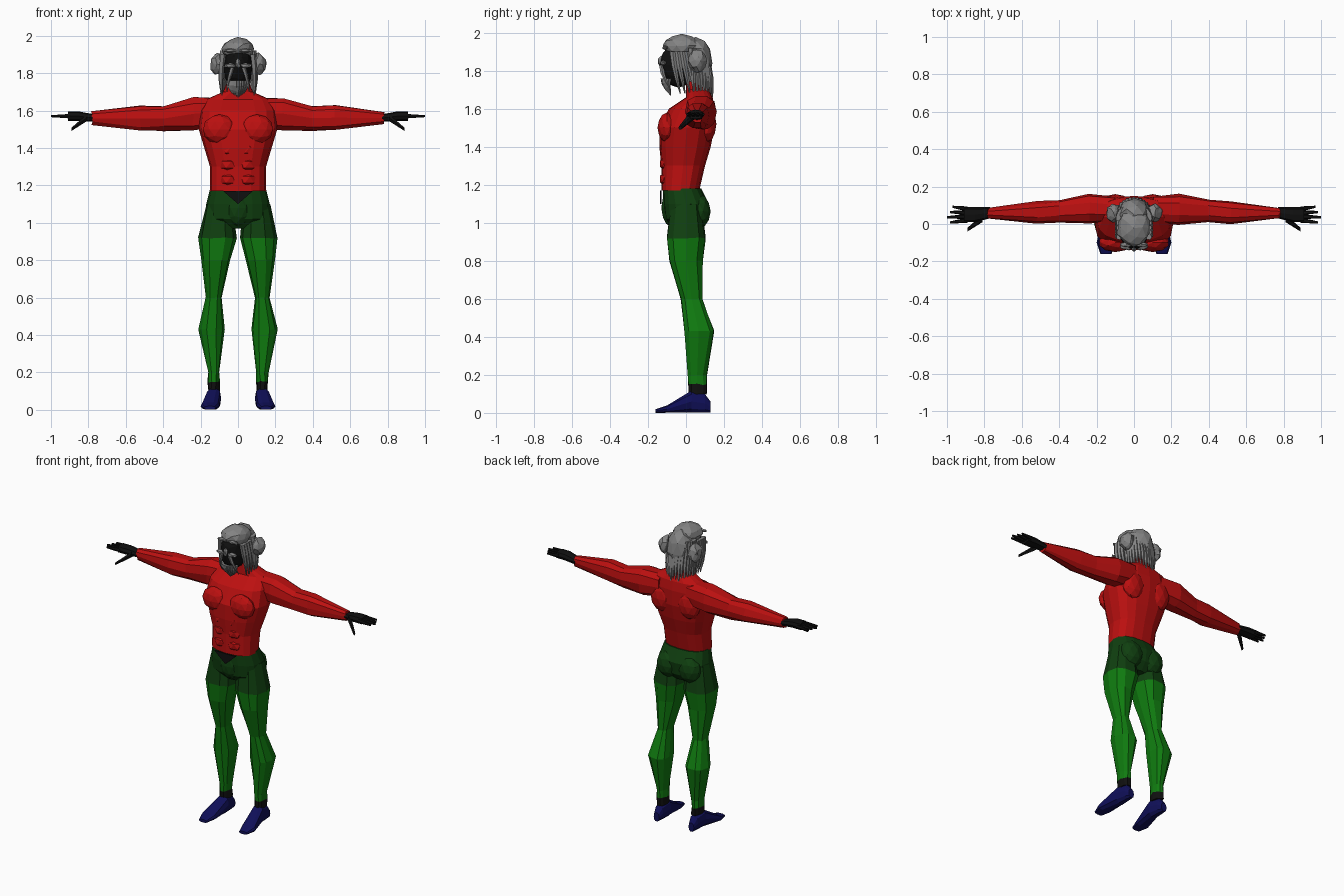
import bpy, bmesh, math, random
from mathutils import Vector, Matrix

random.seed(4)
default_cube = bpy.data.objects.get("Cube")
if default_cube:
    bpy.data.objects.remove(default_cube, do_unlink=True)


def material(name, red, green, blue):
    made = bpy.data.materials.new(name)
    made.use_nodes = True
    made.diffuse_color = (red, green, blue, 1)
    shader = made.node_tree.nodes["Principled BSDF"]
    shader.inputs["Base Color"].default_value = made.diffuse_color
    return made


DARK = .005
RED = material("red", .5, DARK, DARK)
GREEN = material("green", DARK, .2, DARK)
DARK_GREEN = material("dark green", DARK, .05, DARK)
NAVY = material("navy blue", DARK, DARK, .1)
BLACK = material("black", DARK, DARK, DARK)
GREY = material("grey hair", .23, .23, .23)


def finish(name, bm, materials, rule=None):
    """Turn a bmesh into an object; rule picks a material slot from a face centre."""
    bmesh.ops.recalc_face_normals(bm, faces=bm.faces)
    if rule:
        for face in bm.faces:
            face.material_index = rule(face.calc_center_median())
    mesh = bpy.data.meshes.new(name)
    bm.to_mesh(mesh)
    bm.free()
    for item in materials:
        mesh.materials.append(item)
    part = bpy.data.objects.new(name, mesh)
    bpy.context.collection.objects.link(part)


def skin(bm, rings):
    """Bridge successive vertex rings and cap both ends."""
    for lower, upper in zip(rings, rings[1:]):
        for i in range(len(lower)):
            bm.faces.new((lower[i - 1], lower[i], upper[i], upper[i - 1]))
    bm.faces.new(rings[0])
    bm.faces.new(reversed(rings[-1]))


def rough(amount):
    return Vector([random.uniform(-amount, amount) for _ in "xyz"])


def soften(value, power=.8):
    """Square off a sine or cosine a little."""
    return math.copysign(abs(value) ** power, value)


def tube(bm, path, sides=6, jitter=0, side=1):
    """Loft along the main axis of a path of x, y, z, radius and optional depth."""
    run = [abs(b - a) for a, b in zip(path[0][:3], path[-1][:3])]
    axis = run.index(max(run))
    across = [i for i in range(3) if i != axis]
    rings = []
    for x, y, z, radius, *depth in path:
        ring = []
        for k in range(sides):
            angle = math.tau * k / sides
            point = Vector((x, y, z)) + rough(jitter)
            point[across[0]] += radius * soften(math.cos(angle))
            point[across[1]] += (depth or [radius])[0] * soften(math.sin(angle))
            point.x *= side
            ring.append(bm.verts.new(point))
        rings.append(ring)
    skin(bm, rings)


def blob(bm, centre, size, level=2, jitter=0):
    """Faceted ellipsoid for muscles and hair masses."""
    matrix = Matrix.Translation(centre) @ Matrix.Diagonal((*size, 1))
    made = bmesh.ops.create_icosphere(bm, subdivisions=level, radius=1, matrix=matrix)
    for vert in made["verts"]:
        vert.co += rough(jitter)


def lock(bm, top, tip, radius, steps=4):
    """Hanging lock of hair that swells outward and tapers to its tip."""
    path = []
    for i in range(steps):
        t = i / (steps - 1)
        point = Vector(top).lerp(Vector(tip), t)
        swell = 1 + math.sin(math.pi * t) / 10
        path.append((point.x * swell, point.y * swell, point.z, radius * (1 - .8 * t * t)))
    tube(bm, path, sides=5)


# Torso and neck: height, half width, front and back
profile = [(1.17, .15, -.13, .07), (1.3, .15, -.13, .1), (1.4, .18, -.14, .13),
           (1.5, .21, -.14, .15), (1.6, .2, -.09, .15), (1.66, .17, 0, .14),
           (1.7, .08, 0, .12), (1.75, .06, 0, .1)]
bm = bmesh.new()
tube(bm, [(0, (front + back) / 2, z, width, (back - front) / 2)
          for z, width, front, back in profile], sides=16)
for side in (-1, 1):
    # Chest, shoulder blade and belly muscles
    blob(bm, (side * .1, -.1, 1.5), (.09, .05, .08))
    blob(bm, (side * .1, .11, 1.52), (.08, .05, .1))
    for row in range(3):
        blob(bm, (side * .05, -.11, 1.23 + row * .08), (.05, .03, .04), level=1)
finish("torso", bm, [RED])

# Pelvis with seat muscles and front panel
bm = bmesh.new()
tube(bm, [(0, 0, .97, .07), (0, 0, 1.02, .17, .11), (0, 0, 1.1, .17, .12),
          (0, -.02, 1.18, .15, .1)], sides=16)
for side in (-1, 1):
    blob(bm, (side * .08, .07, 1.06), (.08, .06, .09))
blob(bm, (0, -.08, 1.08), (.07, .05, .1))
finish("shorts", bm, [DARK_GREEN])

# Dark triangular plate below the waist
bm = bmesh.new()
corners = [(-.08, 1.17), (.08, 1.17), (0, 1.1)]
skin(bm, [[bm.verts.new((x, y, z)) for x, z in corners] for y in (-.137, -.13)])
finish("waist_plate", bm, [BLACK])

# Limb paths from ankle to hip, heel to toe, shoulder to wrist
leg = [(.13, .06, .1, .03), (.13, .06, .15, .03), (.13, .06, .2, .03),
       (.14, .07, .43, .07), (.13, .03, .6, .04), (.12, 0, .8, .08),
       (.11, 0, .92, .1), (.1, 0, 1.1, .07)]
foot = [(.13, .13, .03, .02), (.13, .1, .05, .03), (.13, .03, .06, .04),
        (.15, -.1, .02, .05), (.15, -.16, .01, .03)]
arm = [(.1, .08, 1.59, .07), (.24, .08, 1.58, .08), (.4, .07, 1.56, .06),
       (.52, .06, 1.56, .06), (.78, .06, 1.56, .03)]
palm = [(.77, .06, 1.56, .03), (.85, .05, 1.57, .04), (.91, .05, 1.57, .04)]
thumb = [(.81, .03, 1.56, .02), (.85, 0, 1.53, .015), (.89, -.03, 1.5, .01)]

for name, side in (("left", 1), ("right", -1)):
    # Leg: sock, stocking and shorts are split by height
    bm = bmesh.new()
    tube(bm, [(x, y, z, r, r * .8 + .025) for x, y, z, r in leg],
         sides=10, jitter=.004, side=side)
    finish(name + "_leg", bm, [GREEN, DARK_GREEN, BLACK],
           lambda c: 1 if c.z > .92 else 2 if c.z < .15 else 0)

    # Shoe: its depth equals its centre height, so the sole stays on the ground
    bm = bmesh.new()
    tube(bm, [(x, y, z, r, z) for x, y, z, r in foot], sides=10, side=side)
    finish(name + "_shoe", bm, [NAVY])

    bm = bmesh.new()
    tube(bm, [(x, y, z, r, r * 1.15) for x, y, z, r in arm],
         sides=10, jitter=.005, side=side)
    finish(name + "_arm", bm, [RED])

    # Hand with four spread fingers and a thumb
    bm = bmesh.new()
    tube(bm, [(x, y, z, r, r / 2 + .005) for x, y, z, r in palm], sides=8, side=side)
    for finger in range(4):
        spread = (finger - 1.5) / 50
        reach = 1 - abs(finger - 1) * .015
        tube(bm, [(.89, .05 + spread, 1.57, .014), (reach, .05 + spread * 1.4, 1.57, .006)],
             side=side)
    tube(bm, thumb, side=side)
    finish(name + "_hand", bm, [BLACK])

    # Rough hair bun over the ear
    bm = bmesh.new()
    blob(bm, (side * .11, .06, 1.85), (.04, .05, .06), jitter=.006)
    finish(name + "_hair_bun", bm, [GREY])

# Dark face
bm = bmesh.new()
blob(bm, (0, -.04, 1.83), (.08, .1, .12))
finish("face", bm, [BLACK])

# Hair: crown, back mass and a ring of hanging locks
bm = bmesh.new()
blob(bm, (0, -.02, 1.93), (.09, .1, .06), jitter=.004)
blob(bm, (0, .05, 1.84), (.09, .09, .14), jitter=.004)
count = 17
for k in range(count):
    angle = math.pi * k / (count - 1)
    x, y = math.cos(angle), math.sin(angle)
    lock(bm, (x * .08, .03 + y * .06, 1.92),
         (x * .09, .04 + y * .1, random.uniform(1.65, 1.69)), .018)
finish("hair", bm, [GREY])

# Nose, brows, cheeks, moustache, side locks and beard
bm = bmesh.new()
blob(bm, (0, -.13, 1.85), (.016, .02, .03), level=1)
for side in (-1, 1):
    blob(bm, (side * .04, -.11, 1.92), (.04, .015, .012), level=1)
    blob(bm, (side * .04, -.12, 1.84), (.04, .02, .015), level=1)
    lock(bm, (side * .03, -.13, 1.83), (side * .06, -.08, 1.7), .012)
    for k in range(4):
        y = -.07 + k * .025
        lock(bm, (side * .08, y, 1.9), (side * .085, y + .04, 1.68), .016)
strands = 9
for k in range(strands):
    x = 2 * k / (strands - 1) - 1
    lock(bm, (x * .05, -.12 + x * x * .03, 1.76),
         (x * .03, -.08, 1.67 + abs(x) * .02), .014)
finish("beard", bm, [GREY])
